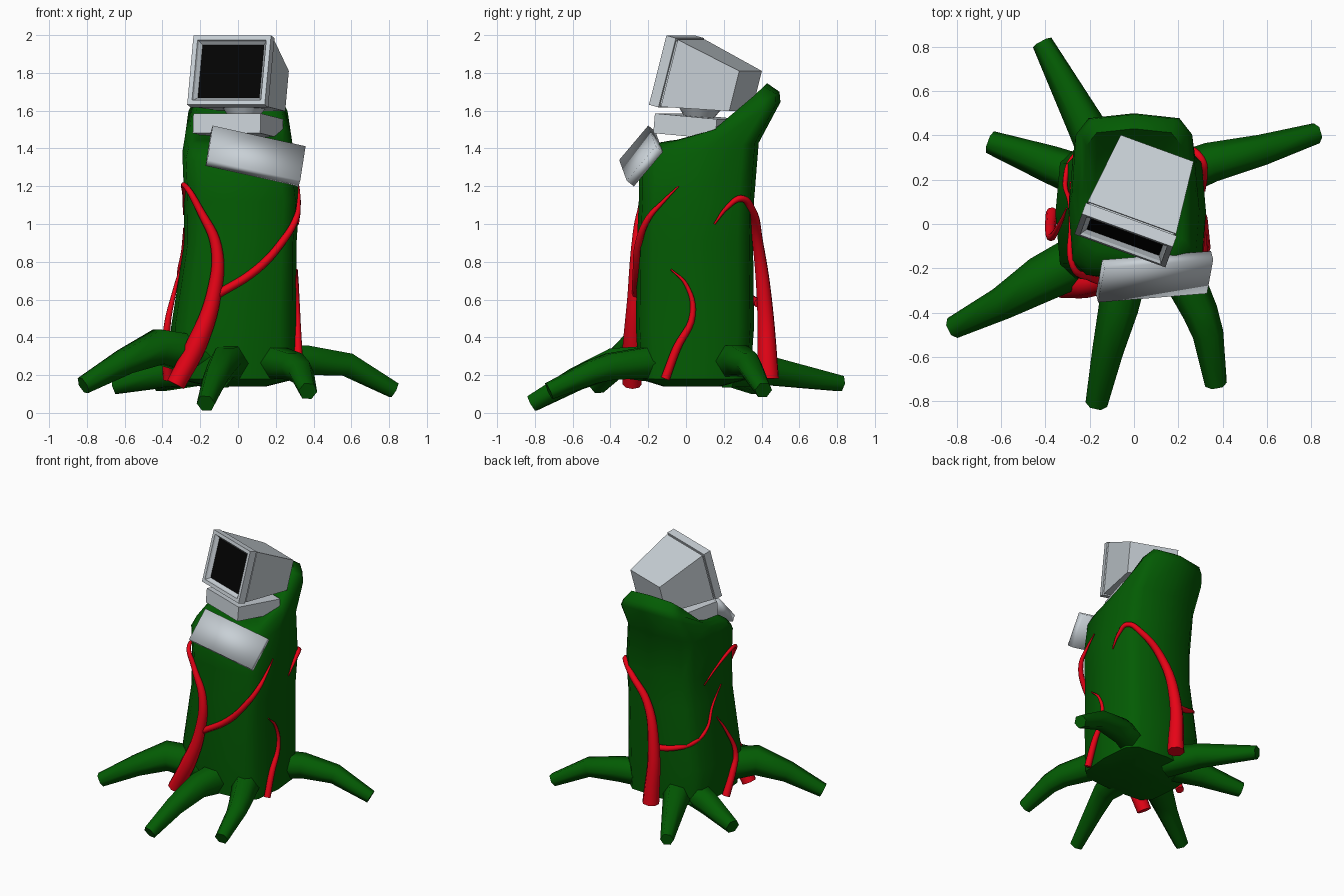
import bpy, bmesh, math
from mathutils import Matrix, Vector

if "Cube" in bpy.data.objects:
    bpy.data.objects.remove(bpy.data.objects["Cube"])

def material(name, rgb):
    m = bpy.data.materials.new(name)
    m.diffuse_color = (*rgb, 1)
    m.use_nodes = True
    m.node_tree.nodes["Principled BSDF"].inputs["Base Color"].default_value = m.diffuse_color
    return m

GREEN = material("bark_green", (0.001, 0.105, 0.001))
RED = material("vine_red", (0.8, 0.001, 0.008))
BLACK = material("screen_black", (0.001, 0.001, 0.001))

def select(ob):
    bpy.ops.object.select_all(action='DESELECT')
    ob.select_set(True)
    bpy.context.view_layer.objects.active = ob

def finish(bm, name, mats=(), matrix=Matrix(), angle=None):
    bmesh.ops.recalc_face_normals(bm, faces=bm.faces)
    me = bpy.data.meshes.new(name)
    bm.to_mesh(me)
    bm.free()
    ob = bpy.data.objects.new(name, me)
    bpy.context.collection.objects.link(ob)
    for m in mats:
        me.materials.append(m)
    ob.matrix_world = matrix
    if angle:
        select(ob)
        bpy.ops.object.shade_smooth_by_angle(angle=math.radians(angle))
    return ob

def loft(bm, rings):
    rows = [[bm.verts.new(p) for p in r] for r in rings]
    for a, b in zip(rows, rows[1:]):
        n = len(a)
        for i in range(n):
            bm.faces.new((a[i], a[(i + 1) % n], b[(i + 1) % n], b[i]))
    return rows

def interp(table, y):
    for (y0, z0), (y1, z1) in zip(table, table[1:]):
        if y <= y1:
            return z0 + (z1 - z0) * max(0, (y - y0) / (y1 - y0))
    return table[-1][1]

def ring(x0, x1, y0, y1, heights, n=12):
    pts = []
    for i in range(n):
        a = 2 * math.pi * i / n
        c, s = (math.copysign(abs(f(a)) ** 0.45, f(a)) for f in (math.cos, math.sin))
        x, y = (x0 + x1) / 2 + c * (x1 - x0) / 2, (y0 + y1) / 2 + s * (y1 - y0) / 2
        pts.append((x, y, interp(heights, y)))
    return pts

def level(z):
    return [(-1, z), (1, z)]

# Trunk: rounded-square rings, rising to a high back at the top
bm = bmesh.new()
rows = loft(bm, [
    ring(-.15, .15, -.12, .18, level(.14)),
    ring(-.33, .31, -.25, .34, level(.18)),
    ring(-.355, .31, -.265, .36, level(.45)),
    ring(-.285, .31, -.26, .355, level(.9)),
    ring(-.285, .325, -.25, .36, level(1.12)),
    ring(-.295, .295, -.25, .385, [(-.25, 1.33), (.38, 1.43)]),
    ring(-.28, .28, -.215, .50, [(-.22, 1.38), (.1, 1.45), (.25, 1.52), (.5, 1.645)]),
    ring(-.255, .255, -.17, .495, [(-.18, 1.415), (.08, 1.46), (.25, 1.55), (.49, 1.70)]),
    ring(-.23, .23, -.14, .43, [(-.15, 1.43), (.08, 1.46), (.2, 1.53), (.43, 1.745)]),
    ring(-.18, .18, -.08, .35, [(-.1, 1.44), (.1, 1.46), (.35, 1.66)]),
    ring(-.1, .1, -.02, .22, [(-.1, 1.44), (.1, 1.46), (.22, 1.53)]),
])
bm.faces.new(rows[0])
bm.faces.new(rows[-1])
finish(bm, "trunk", [GREEN], angle=65)

# Roots and vines: tapered tubes given as (x, y, z, radius)
def tube(name, pts, mat, kind, sides_res):
    cu = bpy.data.curves.new(name, 'CURVE')
    cu.dimensions = '3D'
    cu.bevel_depth, cu.bevel_resolution = 1, sides_res
    cu.use_fill_caps, cu.resolution_u = True, 6
    sp = cu.splines.new(kind)
    points = sp.bezier_points if kind == 'BEZIER' else sp.points
    points.add(len(pts) - 1)
    for p, (x, y, z, r) in zip(points, pts):
        p.co = (x, y, z) if kind == 'BEZIER' else (x, y, z, 1)
        p.radius = r
        if kind == 'BEZIER':
            p.handle_left_type = p.handle_right_type = 'AUTO'
    ob = bpy.data.objects.new(name, cu)
    bpy.context.collection.objects.link(ob)
    cu.materials.append(mat)
    select(ob)
    bpy.ops.object.convert(target='MESH')
    bpy.ops.object.shade_smooth_by_angle(angle=math.radians(65))

roots = {
    "right": [(.2, .22, .27, .1), (.35, .28, .28, .09), (.58, .335, .255, .07), (.825, .41, .12, .047)],
    "left_front": [(-.2, -.14, .3, .12), (-.42, -.25, .35, .105), (-.6, -.36, .27, .075), (-.82, -.47, .145, .05)],
    "left_back": [(-.2, .2, .23, .1), (-.38, .27, .21, .085), (-.65, .37, .145, .052)],
    "back_left": [(-.1, .22, .23, .11), (-.22, .45, .22, .085), (-.415, .82, .155, .047)],
    "front": [(-.04, -.18, .26, .11), (-.07, -.38, .265, .09), (-.12, -.58, .18, .07), (-.17, -.815, .05, .05)],
    "front_right": [(.18, -.15, .27, .1), (.3, -.4, .245, .08), (.335, -.5, .215, .07), (.37, -.725, .115, .05)],
}
for key, pts in roots.items():
    tube("root_" + key, pts, GREEN, 'POLY', 1)

vines = {
    "front": [(-.33, -.285, .15, .05), (-.22, -.28, .36, .055), (-.13, -.27, .62, .04), (-.115, -.26, .88, .03),
              (-.2, -.238, 1.07, .02), (-.277, -.19, 1.2, .014), (-.285, .0, 1.15, .01), (-.287, .19, 1.05, .004)],
    "front_branch": [(-.12, -.265, .62, .022), (.1, -.26, .76, .022), (.23, -.25, .9, .02),
                     (.308, -.2, 1.03, .017), (.322, -.12, 1.12, .01), (.322, -.04, 1.2, .004)],
    "back": [(-.01, .435, .18, .06), (-.02, .415, .6, .042), (.06, .38, .9, .03), (.23, .345, 1.08, .022),
             (.305, .29, 1.135, .018), (.32, .22, 1.09, .012), (.318, .15, 1.0, .005)],
    "back_branch": [(-.02, .385, .58, .025), (-.15, .355, .6, .02), (-.27, .3, .65, .016),
                    (-.31, .2, .72, .012), (-.292, .1, .86, .009), (-.286, -.01, .98, .004)],
    "right": [(.322, -.11, .18, .024), (.318, -.05, .34, .022), (.314, .035, .52, .016),
              (.312, .0, .68, .01), (.312, -.08, .76, .004)],
    "left": [(-.37, .05, .18, .028), (-.378, -.02, .34, .024), (-.375, -.06, .46, .018),
             (-.335, .0, .65, .011), (-.305, .07, .77, .004)],
}
for key, pts in vines.items():
    tube("vine_" + key, pts, RED, 'BEZIER', 2)

# Computer: frames with local x right, y back, z up
def frame(loc, yaw, pitch):
    return (Matrix.Translation(loc) @ Matrix.Rotation(math.radians(yaw), 4, 'Z')
            @ Matrix.Rotation(math.radians(pitch), 4, 'X'))

def rect(w, h, y):
    return [(-w / 2, y, -h / 2), (w / 2, y, -h / 2), (w / 2, y, h / 2), (-w / 2, y, h / 2)]

def box(name, w, d, h, matrix, angle=None):
    bm = bmesh.new()
    bmesh.ops.create_cube(bm, size=1, matrix=Matrix.Diagonal((w, d, h, 1)))
    return finish(bm, name, matrix=matrix, angle=angle)

# Monitor casing: recessed screen, bezel, seam and tapering back
bm = bmesh.new()
W, H = .437, .38
rows = loft(bm, [rect(W - .09, H - .09, .03), rect(W - .06, H - .06, .012), rect(W - .05, H - .05, 0),
                 rect(W, H, 0), rect(W, H, .055), rect(W - .03, H - .03, .055),
                 rect(W - .03, H - .03, .065), rect(W - .012, H - .012, .065), rect(.35, .22, .43)])
bm.faces.new(rows[-1])
screen = bm.faces.new(rows[0])
screen.material_index = 1
grey = material("casing_grey", (.58, .63, .67))
monitor = frame((-.047, -.075, 1.815), -20, -15)
finish(bm, "monitor", [grey, BLACK], monitor)

# Swivel neck under the monitor
bm = bmesh.new()
bmesh.ops.create_cone(bm, cap_ends=True, segments=16, radius1=.075, radius2=.125, depth=.07)
finish(bm, "monitor_neck", [grey], frame((.03, .07, 1.595), -20, -6), angle=30)

# Desktop unit
box("desktop_unit", .38, .35, .105, frame((.0, .06, 1.518), -20, -5)).data.materials.append(grey)

# Keyboard slipping off the front edge
u = Vector((.495, .04, -.11)).normalized()
n = u.cross(Vector((.035, .17, .2))).normalized()
v = n.cross(u)
rot = Matrix((u, v, n)).transposed().to_4x4()
keyboard = box("keyboard", .505, .24, .05, Matrix.Translation((.093, -.238, 1.36)) @ rot, angle=100)
keyboard.data.materials.append(grey)
